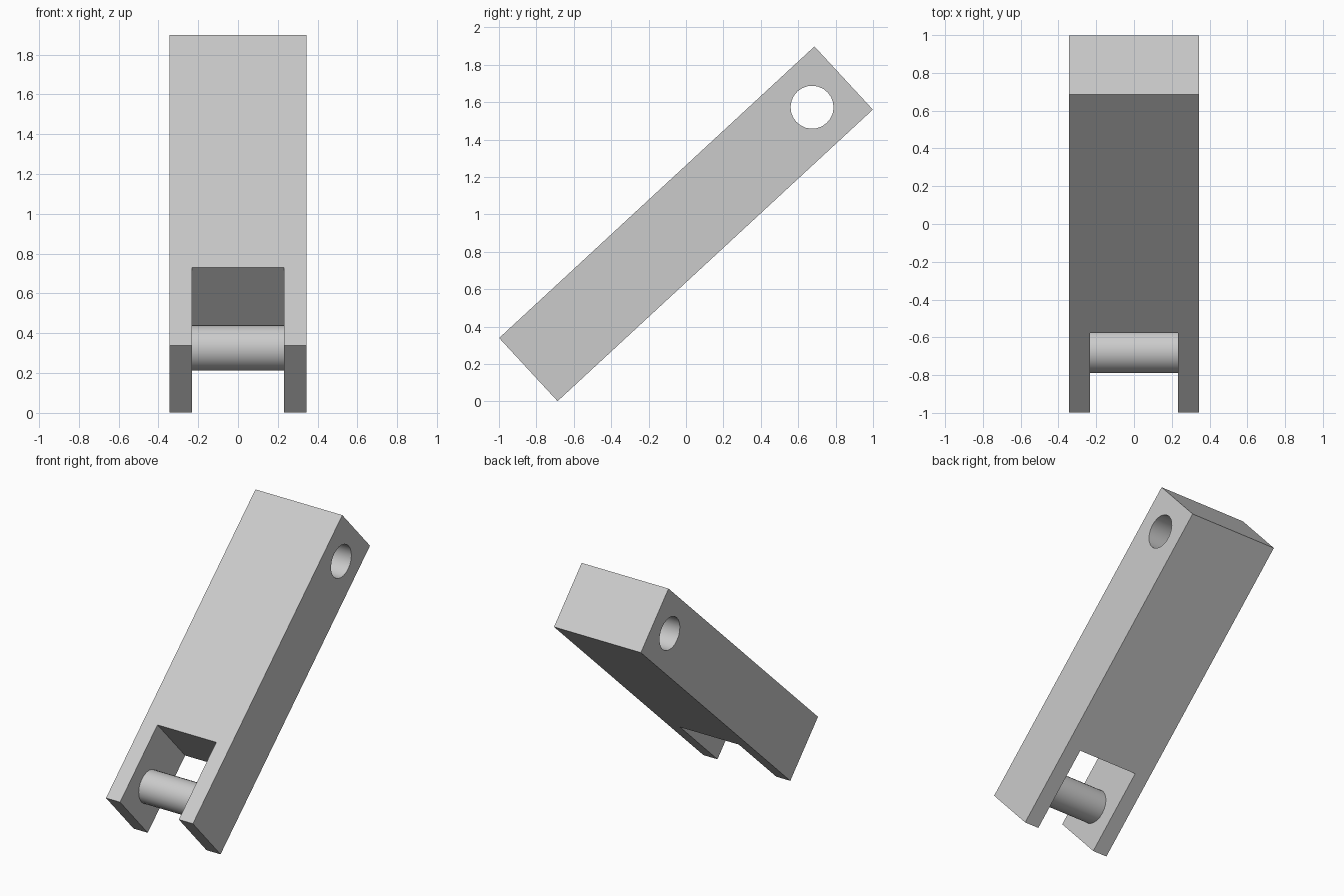
import bpy, bmesh, math
from mathutils import Matrix, Vector

if "Cube" in bpy.data.objects:
    bpy.data.objects.remove(bpy.data.objects["Cube"], do_unlink=True)

HALF_W, SLOT_W = 0.343, 0.232      # half widths of bar and fork slot
HALF_L, HALF_T = 1.148, 0.23       # half length and half thickness
SLOT_DEPTH, RADIUS = 0.575, 0.115
PIN_Y = HALF_L - 0.23              # pin and hole distance from the middle

# Tilted frame shared by every part
tilt = Matrix.Translation((0, 0, 0.95)) @ Matrix.Rotation(math.atan2(1.56, 1.687), 4, "X")

grey = bpy.data.materials.new("light_grey")
grey.use_nodes = True
colour = (0.6, 0.6, 0.6, 1)
grey.diffuse_color = colour
grey.node_tree.nodes["Principled BSDF"].inputs["Base Color"].default_value = colour


def finish(name, bm):
    bmesh.ops.recalc_face_normals(bm, faces=bm.faces)
    mesh = bpy.data.meshes.new(name)
    bm.to_mesh(mesh)
    bm.free()
    mesh.materials.append(grey)
    obj = bpy.data.objects.new(name, mesh)
    bpy.context.collection.objects.link(obj)
    obj.matrix_world = tilt
    return obj


def rod(name, y, half_len):
    bm = bmesh.new()
    bmesh.ops.create_cone(
        bm, cap_ends=True, segments=24, radius1=RADIUS, radius2=RADIUS, depth=2 * half_len,
        matrix=Matrix.Translation((0, y, 0)) @ Matrix.Rotation(math.pi / 2, 4, "Y"))
    return finish(name, bm)


def smooth(obj):
    bpy.ops.object.select_all(action="DESELECT")
    obj.select_set(True)
    bpy.context.view_layer.objects.active = obj
    bpy.ops.object.shade_smooth_by_angle(angle=math.radians(35))


# Forked bar: half outline mirrored, then extruded through its thickness
half = [(HALF_W, HALF_L), (HALF_W, -HALF_L), (SLOT_W, -HALF_L), (SLOT_W, SLOT_DEPTH - HALF_L)]
outline = half + [(-x, y) for x, y in reversed(half)]
bm = bmesh.new()
face = bm.faces.new([bm.verts.new((x, y, -HALF_T)) for x, y in outline])
top = bmesh.ops.extrude_face_region(bm, geom=[face])["geom"]
bmesh.ops.translate(bm, verts=[v for v in top if isinstance(v, bmesh.types.BMVert)],
                    vec=Vector((0, 0, 2 * HALF_T)))
bar = finish("forked_bar", bm)

# Round hole through the upper end
cutter = rod("hole_cutter", PIN_Y, HALF_W + 0.1)
cutter.hide_render = True
cut = bar.modifiers.new("hole", "BOOLEAN")
cut.operation = "DIFFERENCE"
cut.solver = "EXACT"
cut.object = cutter
bpy.context.view_layer.objects.active = bar
bpy.ops.object.modifier_apply(modifier=cut.name)
bpy.data.objects.remove(cutter, do_unlink=True)
smooth(bar)

# Pin held between the fork prongs
smooth(rod("fork_pin", -PIN_Y, SLOT_W))
